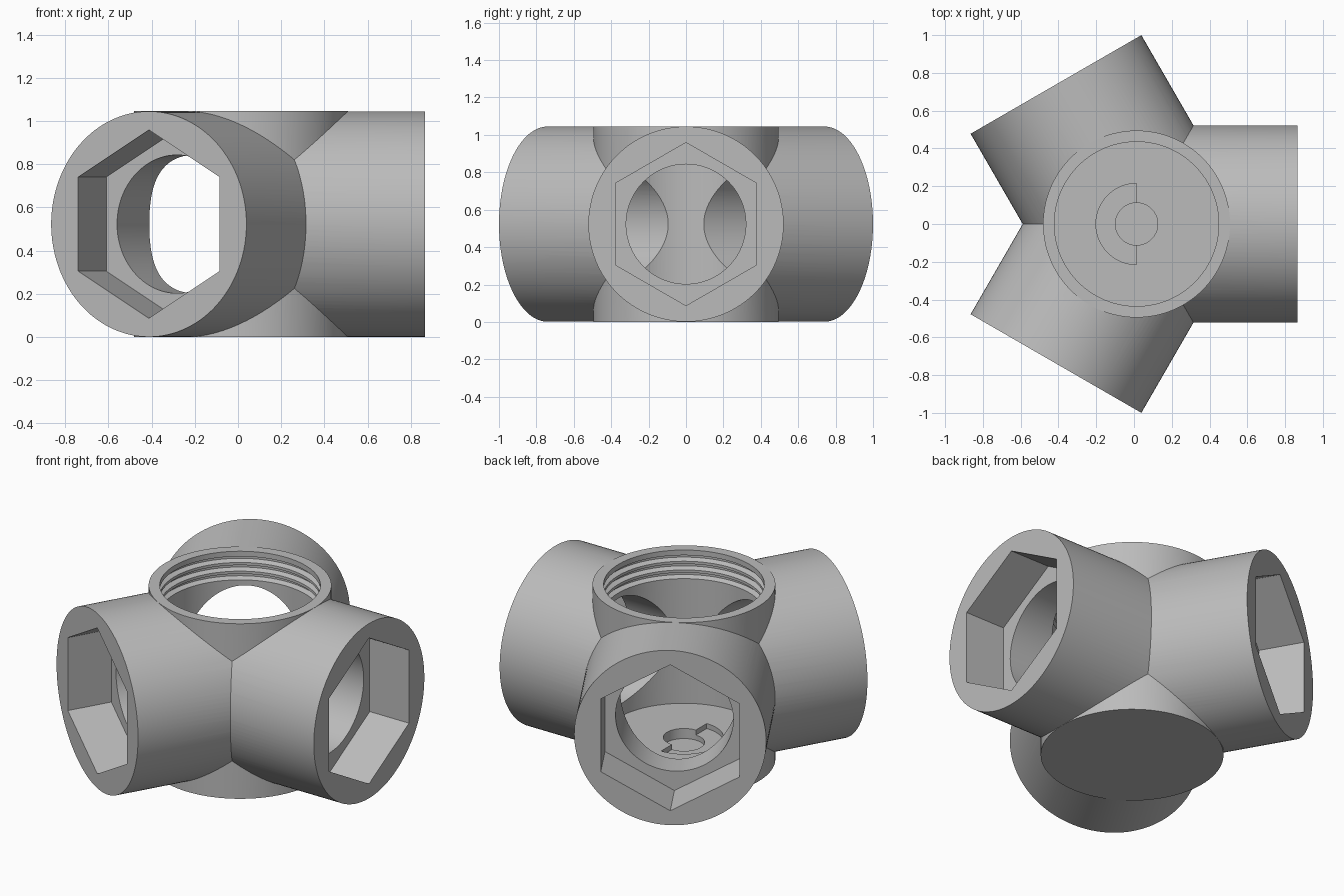
import bpy
import bmesh
from math import radians, pi, sin, cos
from mathutils import Matrix, Vector

HEIGHT = 1.046            # overall height
MID = HEIGHT / 2          # height of the arm axes
CX = 0.0135               # hub axis offset from the bounding box centre
ARM_R, ARM_LEN = 0.522, 0.853
HEX_R, HEX_DEPTH, BORE_R = 0.436, 0.26, 0.32
HUB_R, CAVITY_R, FLOOR = 0.495, 0.435, 0.13
ANGLES = (0, 120, 240)

if "Cube" in bpy.data.objects:
    bpy.data.objects.remove(bpy.data.objects["Cube"], do_unlink=True)

grey = bpy.data.materials.new("plain grey")
grey.use_nodes = True
grey.diffuse_color = (0.5, 0.5, 0.5, 1)
grey.node_tree.nodes["Principled BSDF"].inputs["Base Color"].default_value = (0.5, 0.5, 0.5, 1)


def make_object(name, bm):
    bmesh.ops.recalc_face_normals(bm, faces=bm.faces)
    mesh = bpy.data.meshes.new(name)
    bm.to_mesh(mesh)
    bm.free()
    mesh.materials.append(grey)
    obj = bpy.data.objects.new(name, mesh)
    bpy.context.collection.objects.link(obj)
    return obj


def upright(name, radius, z0, z1, sides=128):
    """Cylinder on the hub axis."""
    bm = bmesh.new()
    bmesh.ops.create_cone(bm, cap_ends=True, segments=sides, radius1=radius, radius2=radius,
                          depth=z1 - z0, matrix=Matrix.Translation((CX, 0, (z0 + z1) / 2)))
    return make_object(name, bm)


def radial(name, radius, start, end, angle, sides=128):
    """Prism lying along an arm axis, with a corner pointing straight up."""
    bm = bmesh.new()
    place = (Matrix.Translation((CX, 0, MID)) @ Matrix.Rotation(radians(angle), 4, 'Z')
             @ Matrix.Translation(((start + end) / 2, 0, 0)) @ Matrix.Rotation(pi / 2, 4, 'Y'))
    bmesh.ops.create_cone(bm, cap_ends=True, segments=sides, radius1=radius, radius2=radius,
                          depth=end - start)
    # make sure a vertex lies on the local x axis, which becomes vertical
    bm.verts.ensure_lookup_table()
    first = bm.verts[0].co
    turn = Matrix.Rotation(-Vector((first.x, first.y)).angle_signed(Vector((1, 0))) * -1, 4, 'Z')
    if abs((turn @ first).y) > 1e-4:
        turn.invert()
    bmesh.ops.transform(bm, matrix=place @ turn, verts=bm.verts)
    return make_object(name, bm)


def lathe(name, profile, steps=128):
    """Solid of revolution; the profile starts and ends on the axis."""
    bm = bmesh.new()
    verts = [bm.verts.new((CX + r, 0, z)) for r, z in profile]
    edges = [bm.edges.new(pair) for pair in zip(verts, verts[1:])]
    bmesh.ops.spin(bm, geom=verts + edges, cent=(CX, 0, 0), axis=(0, 0, 1),
                   angle=2 * pi, steps=steps, use_merge=True)
    bmesh.ops.remove_doubles(bm, verts=bm.verts, dist=1e-4)
    return make_object(name, bm)


def half_ring(name, inner, outer, z0, z1, steps=32):
    """Half ring on the -x side of the hub axis."""
    bm = bmesh.new()
    turns = [pi / 2 + pi * i / steps for i in range(steps + 1)]
    outline = [(outer, a) for a in turns] + [(inner, a) for a in reversed(turns)]
    face = bm.faces.new([bm.verts.new((CX + r * cos(a), r * sin(a), z0)) for r, a in outline])
    top = bmesh.ops.extrude_face_region(bm, geom=[face])["geom"]
    bmesh.ops.translate(bm, vec=(0, 0, z1 - z0),
                        verts=[v for v in top if isinstance(v, bmesh.types.BMVert)])
    return make_object(name, bm)


def combine(target, other, operation):
    """Apply a boolean and drop the helper."""
    mod = target.modifiers.new(operation, 'BOOLEAN')
    mod.operation, mod.solver, mod.object = operation, 'EXACT', other
    graph = bpy.context.evaluated_depsgraph_get()
    mesh = bpy.data.meshes.new_from_object(target.evaluated_get(graph))
    target.modifiers.clear()
    target.data = mesh
    bpy.data.objects.remove(other, do_unlink=True)


# Outer shell: upright hub joined with three arms
body = upright("three_way_connector", HUB_R, 0, HEIGHT)
for angle in ANGLES:
    combine(body, radial("arm", ARM_R, 0, ARM_LEN, angle), 'UNION')

# Hub cavity with thread grooves below the rim
profile = [(0, FLOOR), (CAVITY_R, FLOOR)]
for turn in range(3):
    z = 0.875 + turn * 0.052
    profile += [(CAVITY_R, z), (0.462, z + 0.012), (0.462, z + 0.024), (CAVITY_R, z + 0.036)]
profile += [(CAVITY_R, HEIGHT + 0.1), (0, HEIGHT + 0.1)]
combine(body, lathe("cavity", profile), 'DIFFERENCE')

# Hexagonal sockets and round bores
for angle in ANGLES:
    combine(body, radial("bore", BORE_R, 0.1, ARM_LEN - 0.1, angle), 'DIFFERENCE')
    combine(body, radial("socket", HEX_R, ARM_LEN - HEX_DEPTH, ARM_LEN + 0.1, angle, 6), 'DIFFERENCE')

# Floor details: half ring groove around a round pocket
combine(body, half_ring("groove", 0.1, 0.215, FLOOR - 0.03, FLOOR + 0.05), 'DIFFERENCE')
combine(body, upright("pocket", 0.112, FLOOR - 0.06, FLOOR + 0.05, 64), 'DIFFERENCE')

# Smooth curved walls, crisp rims
bpy.ops.object.select_all(action='DESELECT')
body.select_set(True)
bpy.context.view_layer.objects.active = body
bpy.ops.object.shade_smooth_by_angle(angle=radians(25))
